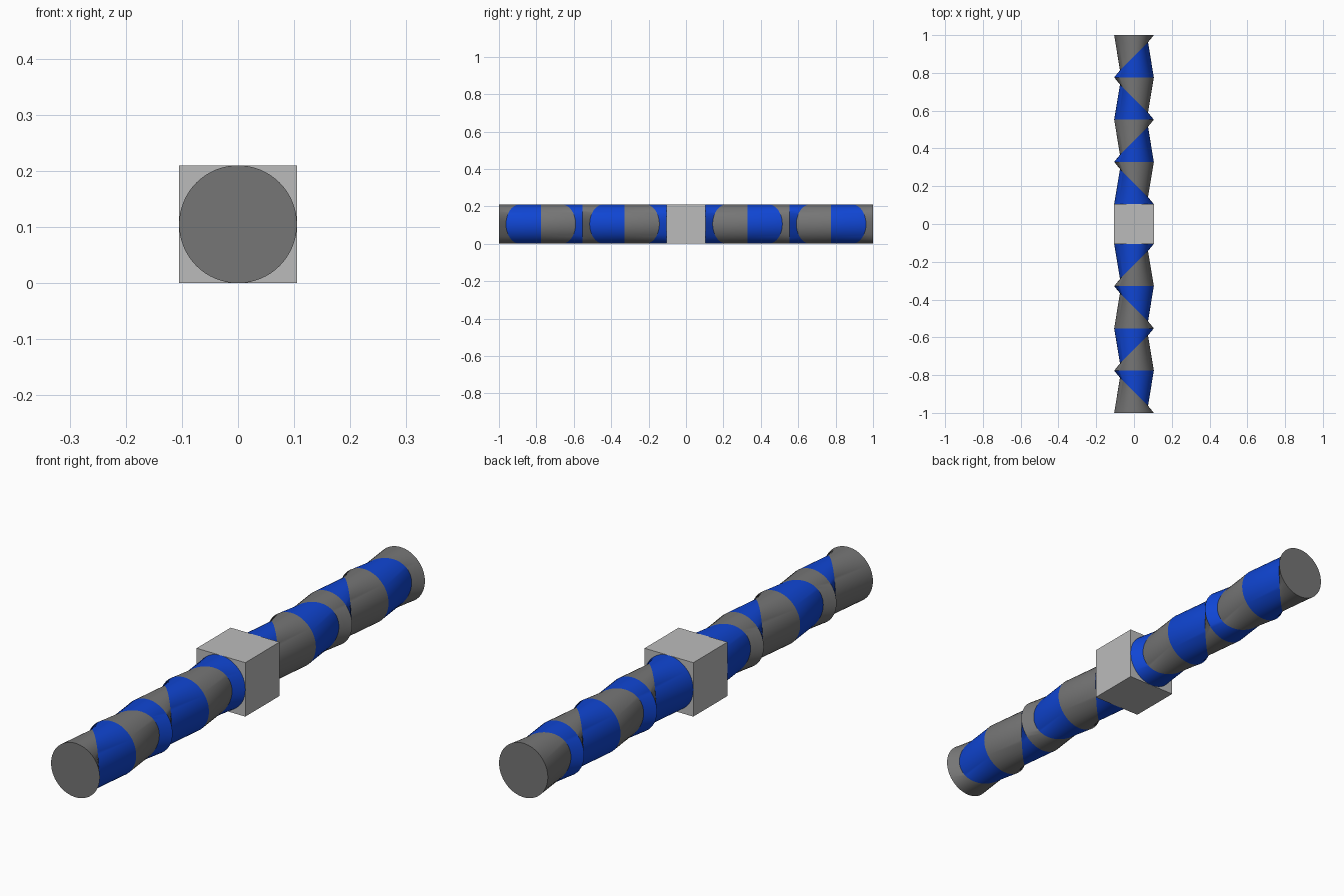
import bpy, bmesh, math

cube = bpy.data.objects.get("Cube")
if cube:
    bpy.data.objects.remove(cube, do_unlink=True)

R = 0.105            # arm radius and half the hub size
SEGMENTS = 4         # bent segments per arm
SIDES = 64
PITCH = (1.0 - R) / SEGMENTS
TILT = math.radians(45)


def material(name, rgb):
    m = bpy.data.materials.new(name)
    m.use_nodes = True
    m.diffuse_color = (*rgb, 1)
    m.node_tree.nodes["Principled BSDF"].inputs["Base Color"].default_value = (*rgb, 1)
    return m


blue = material("blue", (0.005, 0.06, 0.65))
dark_grey = material("dark grey", (0.18, 0.18, 0.18))
light_grey = material("light grey", (0.50, 0.50, 0.50))


def finish(name, bm, mats):
    bmesh.ops.recalc_face_normals(bm, faces=bm.faces[:])
    mesh = bpy.data.meshes.new(name)
    bm.to_mesh(mesh)
    bm.free()
    for m in mats:
        mesh.materials.append(m)
    obj = bpy.data.objects.new(name, mesh)
    bpy.context.collection.objects.link(obj)
    return obj


def ring(bm, y, tilt, side):
    """Circle across the arm, turned about the vertical axis by tilt."""
    verts = []
    for i in range(SIDES):
        a = 2 * math.pi * i / SIDES
        u = R * math.cos(a)
        verts.append(bm.verts.new((u * math.cos(tilt),
                                   side * (y + u * math.sin(tilt)),
                                   R + R * math.sin(a))))
    return verts


def arm(name, side):
    bm = bmesh.new()
    # Straight rings at segment ends, rings tilted alternately at segment middles
    rings = []
    for k in range(2 * SEGMENTS + 1):
        tilt = 0 if k % 2 == 0 else (-TILT if k % 4 == 1 else TILT)
        rings.append(ring(bm, R + k * PITCH / 2, tilt, side))
    # Bands alternate blue and grey outward from the hub
    for k in range(2 * SEGMENTS):
        a, b = rings[k], rings[k + 1]
        for i in range(SIDES):
            j = (i + 1) % SIDES
            f = bm.faces.new((a[i], a[j], b[j], b[i]))
            f.material_index = k % 2
    # End caps
    bm.faces.new(rings[0]).material_index = 0
    bm.faces.new(rings[-1]).material_index = 1
    obj = finish(name, bm, (blue, dark_grey))
    bpy.ops.object.select_all(action='DESELECT')
    obj.select_set(True)
    bpy.context.view_layer.objects.active = obj
    bpy.ops.object.shade_smooth_by_angle(angle=math.radians(30))


# Central block
bm = bmesh.new()
bmesh.ops.create_cube(bm, size=2 * R)
bmesh.ops.translate(bm, verts=bm.verts[:], vec=(0, 0, R))
finish("hub_block", bm, (light_grey,))

# Mirrored arms
arm("front_arm", -1)
arm("back_arm", 1)
